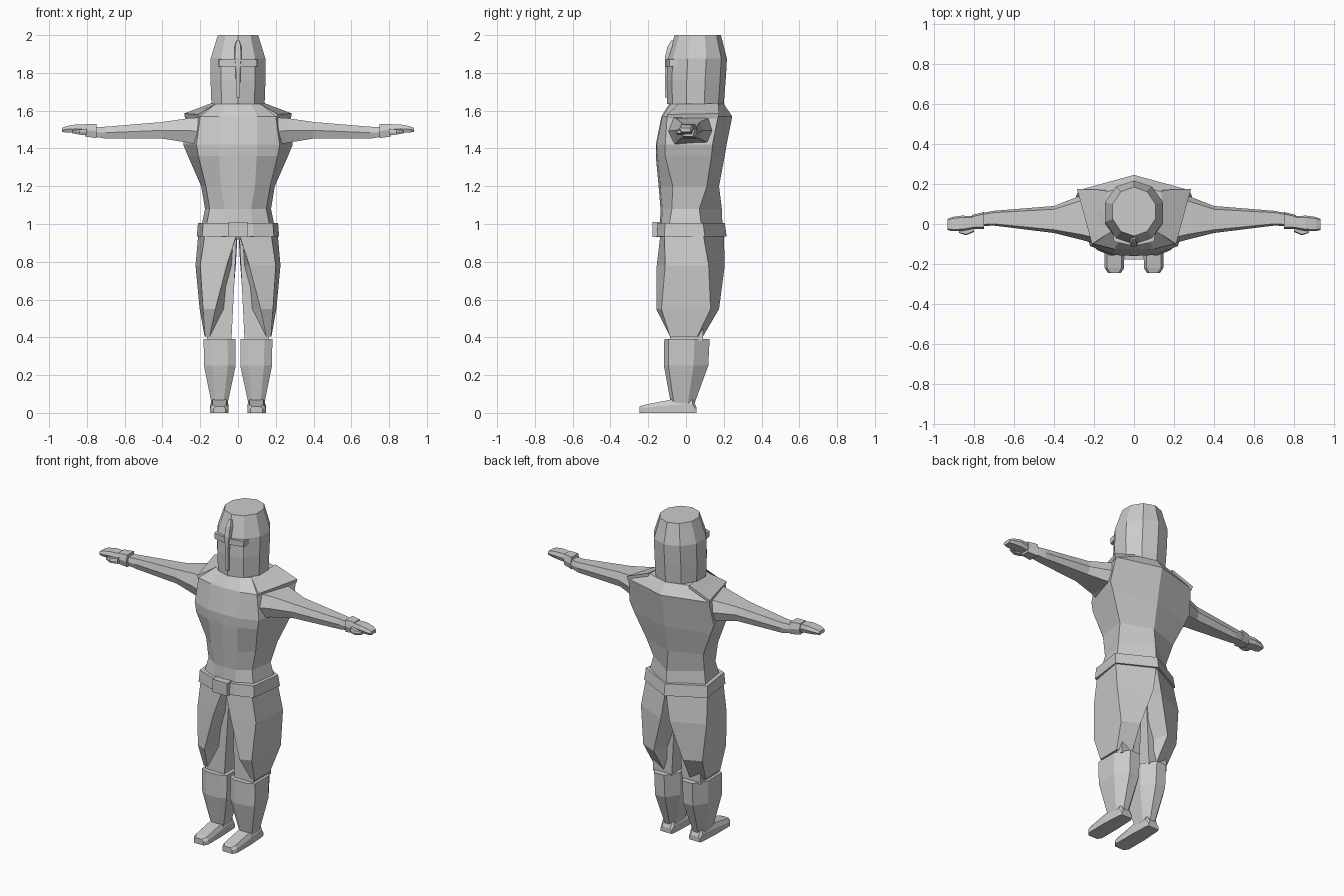
import bpy
import bmesh
import math

if "Cube" in bpy.data.objects:
    bpy.data.objects.remove(bpy.data.objects["Cube"], do_unlink=True)

GREY = (0.6, 0.6, 0.6, 1.0)
grey = bpy.data.materials.new("plain grey")
grey.use_nodes = True
grey.diffuse_color = GREY
grey.node_tree.nodes["Principled BSDF"].inputs["Base Color"].default_value = GREY


def loft(name, rings, mirrored=False):
    """Skin a closed solid over rings of points with equal counts."""
    bm = bmesh.new()
    loops = [[bm.verts.new(point) for point in ring] for ring in rings]
    count = len(loops[0])
    for lower, upper in zip(loops, loops[1:]):
        for i in range(count):
            j = (i + 1) % count
            bm.faces.new((lower[i], lower[j], upper[j], upper[i]))
    bm.faces.new(loops[0])
    bm.faces.new(loops[-1])
    bmesh.ops.recalc_face_normals(bm, faces=bm.faces[:])
    mesh = bpy.data.meshes.new(name)
    bm.to_mesh(mesh)
    bm.free()
    mesh.materials.append(grey)
    part = bpy.data.objects.new(name, mesh)
    bpy.context.collection.objects.link(part)
    if mirrored:
        part.modifiers.new("Mirror", "MIRROR").use_mirror_merge = False
    return part


def level(z, points):
    """Horizontal ring at one height."""
    return [(x, y, z) for x, y in points]


def body_ring(z, front, chest, corner, rear, back):
    """Symmetric torso section from its left half."""
    half = [chest, corner, rear]
    other = [(-x, y) for x, y in reversed(half)]
    return level(z, [(0, front)] + half + [(0, back)] + other)


def side_ring(x, front, back, low, high):
    """Six-sided section of an arm, across x."""
    middle = (low + high) / 2
    inset = (back - front) * 0.12
    return [(x, front, middle), (x, front + inset, high), (x, back - inset, high),
            (x, back, middle), (x, back - inset, low), (x, front + inset, low)]


def box(name, x, y, z, mirrored=False):
    corners = [(x[0], y[0]), (x[1], y[0]), (x[1], y[1]), (x[0], y[1])]
    return loft(name, [level(z[0], corners), level(z[1], corners)], mirrored)


# Torso with broad shoulders and a narrow waist
loft("torso", [
    body_ring(0.93, -0.14, (0.08, -0.135), (0.18, -0.1), (0.205, 0.09), 0.195),
    body_ring(1.08, -0.135, (0.07, -0.125), (0.15, -0.075), (0.175, 0.07), 0.19),
    body_ring(1.2, -0.145, (0.09, -0.135), (0.17, -0.07), (0.195, 0.11), 0.175),
    body_ring(1.36, -0.16, (0.1, -0.15), (0.21, -0.11), (0.265, 0.135), 0.205),
    body_ring(1.42, -0.16, (0.1, -0.155), (0.22, -0.11), (0.29, 0.14), 0.215),
    body_ring(1.57, -0.13, (0.1, -0.125), (0.2, -0.1), (0.275, 0.17), 0.245),
    body_ring(1.635, -0.09, (0.07, -0.08), (0.12, -0.04), (0.14, 0.16), 0.2),
])

# Shoulder cape edge over the top of each arm
loft("shoulder_cape", [
    [(0.2, -0.1, 1.555), (0.28, 0.17, 1.56), (0.14, 0.17, 1.6), (0.1, -0.04, 1.6)],
    [(0.21, -0.1, 1.58), (0.285, 0.175, 1.585), (0.14, 0.17, 1.64), (0.12, -0.04, 1.635)],
], True)

# Belt and buckle
loft("belt", [
    body_ring(0.935, -0.155, (0.08, -0.155), (0.19, -0.115), (0.218, 0.1), 0.215),
    body_ring(1.005, -0.15, (0.08, -0.15), (0.185, -0.11), (0.212, 0.09), 0.205),
])
box("buckle", (-0.05, 0.05), (-0.177, -0.13), (0.93, 1.01))

# Coat skirt, one flared panel around each thigh
loft("coat_skirt", [
    level(0.95, [(0.005, -0.135), (0.175, -0.115), (0.21, 0.09), (0.002, 0.2), (0.002, 0)]),
    level(0.78, [(0.06, -0.155), (0.2, -0.11), (0.225, 0.12), (0.03, 0.205), (0.012, 0)]),
    level(0.55, [(0.12, -0.157), (0.185, -0.13), (0.203, 0.13), (0.1, 0.175), (0.03, 0)]),
    level(0.405, [(0.15, -0.085), (0.175, -0.085), (0.177, 0.06), (0.09, 0.09), (0.035, 0)]),
], True)

# Legs under the skirt
loft("thigh", [
    level(0.92, [(0.008, -0.07), (0.14, -0.07), (0.14, 0.09), (0.008, 0.09)]),
    level(0.38, [(0.035, -0.085), (0.165, -0.085), (0.165, 0.09), (0.035, 0.09)]),
], True)


def shin_ring(z, inner, outer, front, side, back):
    width = outer - inner
    return level(z, [(inner, side), (inner, front * 0.8), (inner + width * 0.25, front),
                     (outer - width * 0.25, front), (outer, front * 0.8), (outer, side),
                     (outer - width * 0.3, back), (inner + width * 0.3, back)])


loft("boot_shaft", [
    shin_ring(0.05, 0.055, 0.14, -0.08, 0.01, 0.045),
    shin_ring(0.25, 0.012, 0.18, -0.117, 0.04, 0.118),
    shin_ring(0.39, 0.012, 0.182, -0.115, 0.045, 0.125),
], True)


def foot_ring(y, inner, outer, top):
    bevel = 0.012
    return [(inner, y, 0), (outer, y, 0), (outer, y, top * 0.6),
            (outer - bevel, y, top), (inner + bevel, y, top), (inner, y, top * 0.6)]


loft("foot", [
    foot_ring(-0.245, 0.065, 0.13, 0.035),
    foot_ring(-0.22, 0.05, 0.147, 0.043),
    foot_ring(-0.08, 0.05, 0.147, 0.07),
    foot_ring(0.035, 0.055, 0.14, 0.075),
    foot_ring(0.055, 0.06, 0.135, 0.03),
], True)

# Arms held out to the sides
loft("arm", [
    side_ring(0.19, -0.1, 0.15, 1.41, 1.565),
    side_ring(0.26, -0.08, 0.145, 1.43, 1.56),
    side_ring(0.4, -0.045, 0.09, 1.452, 1.54),
    side_ring(0.7, -0.008, 0.066, 1.452, 1.515),
    side_ring(0.76, -0.01, 0.055, 1.462, 1.512),
], True)
loft("glove_cuff", [
    side_ring(0.75, -0.025, 0.06, 1.455, 1.53),
    side_ring(0.81, -0.025, 0.045, 1.463, 1.53),
], True)
loft("hand", [
    side_ring(0.79, -0.022, 0.038, 1.475, 1.525),
    side_ring(0.86, -0.035, 0.042, 1.482, 1.527),
    side_ring(0.91, -0.036, 0.035, 1.485, 1.518),
    side_ring(0.932, -0.03, 0.025, 1.487, 1.508),
], True)
loft("thumb", [
    side_ring(0.8, -0.04, 0.0, 1.47, 1.505),
    side_ring(0.84, -0.056, -0.02, 1.473, 1.5),
    side_ring(0.875, -0.045, -0.02, 1.48, 1.495),
], True)


# Ten-sided helmet with a flat crown
def helmet_ring(z, width, front, back):
    centre, depth = (front + back) / 2, (back - front) / 2
    angles = [math.tau * i / 10 + math.pi / 2 for i in range(10)]
    return level(z, [(width * math.cos(a), centre + depth * math.sin(a)) for a in angles])


loft("helmet", [
    helmet_ring(1.635, 0.148, -0.1, 0.2),
    helmet_ring(1.76, 0.153, -0.105, 0.21),
    helmet_ring(1.875, 0.153, -0.1, 0.217),
    helmet_ring(2.0, 0.112, -0.06, 0.185),
])


# Raised cross on the face of the helmet
def ridge_ring(z, half, front):
    return level(z, [(-half, front + 0.04), (-half * 0.7, front),
                     (half * 0.7, front), (half, front + 0.04)])


loft("visor_ridge", [
    ridge_ring(1.67, 0.014, -0.112),
    ridge_ring(1.82, 0.016, -0.112),
    ridge_ring(1.88, 0.023, -0.112),
    ridge_ring(1.94, 0.02, -0.098),
    ridge_ring(1.972, 0.01, -0.078),
])
loft("visor_bar", [
    level(z, [(0.0, -0.11), (0.1, -0.088), (0.108, -0.04), (0.0, -0.04)])
    for z in (1.835, 1.87)
], True)
